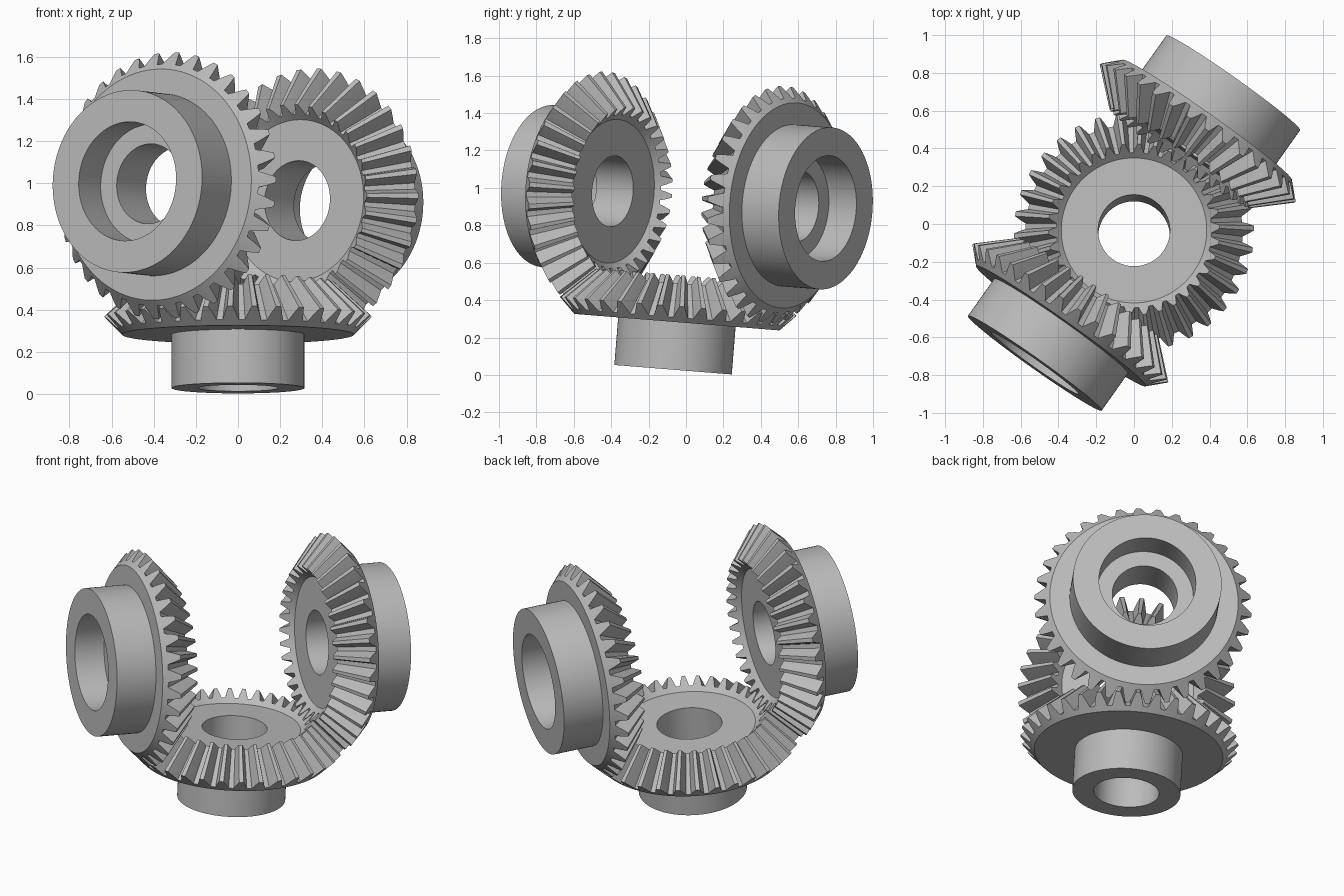
import bpy, bmesh
from math import pi, cos, sin, radians
from mathutils import Vector, Matrix

if "Cube" in bpy.data.objects:
    bpy.data.objects.remove(bpy.data.objects["Cube"], do_unlink=True)

steel = bpy.data.materials.new("plain_grey")
steel.use_nodes = True
GREY = (0.5, 0.5, 0.5, 1)
steel.diffuse_color = GREY
steel.node_tree.nodes["Principled BSDF"].inputs["Base Color"].default_value = GREY

TEETH = 34
# tooth outline: (share of the pitch, height from root 0 to tip 1)
TOOTH = [(-0.36, 0), (-0.24, 0.5), (-0.11, 1), (0.11, 1), (0.24, 0.5), (0.36, 0)]
# (radius, distance from the shared apex) at the two tooth ends
OUTER_ROOT, OUTER_TIP = Vector((0.575, 0.645)), Vector((0.635, 0.585))
INNER_ROOT, INNER_TIP = Vector((0.411, 0.462)), Vector((0.454, 0.419))
DISC_EDGE, FACE_EDGE = (0.55, 0.67), (0.385, 0.488)

APEX = Vector((0, 0.005, 0.95))
TILT = Matrix.Translation(APEX) @ Matrix.Rotation(radians(-4.6), 4, 'X')


def bevel_gear(name, back, axis, contact, phase):
    """Turn a closed profile; the two toothed rings vary in radius around the axis."""
    bm = bmesh.new()
    outline = [((t + share + phase) * 2 * pi / TEETH, h)
               for t in range(TEETH) for share, h in TOOTH]

    def ring(low, high=None):
        low = Vector(low)
        verts = []
        for a, h in outline:
            r, d = low.lerp(high, h) if high else low
            verts.append(bm.verts.new((r * cos(a), r * sin(a), d)))
        return verts

    rings = [ring(p) for p in back + [DISC_EDGE]]
    rings += [ring(OUTER_ROOT, OUTER_TIP), ring(INNER_ROOT, INNER_TIP)]
    rings += [ring(FACE_EDGE), ring((0.19, FACE_EDGE[1]))]
    n = len(outline)
    for k, lower in enumerate(rings):
        upper = rings[(k + 1) % len(rings)]
        for i in range(n):
            j = (i + 1) % n
            bm.faces.new((lower[i], lower[j], upper[j], upper[i]))
    bmesh.ops.recalc_face_normals(bm, faces=bm.faces)
    mesh = bpy.data.meshes.new(name)
    bm.to_mesh(mesh)
    bm.free()
    mesh.materials.append(steel)

    obj = bpy.data.objects.new(name, mesh)
    bpy.context.collection.objects.link(obj)
    frame = Matrix((contact, axis.cross(contact), axis)).transposed().to_4x4()
    obj.matrix_world = TILT @ frame
    bpy.ops.object.select_all(action='DESELECT')
    obj.select_set(True)
    bpy.context.view_layer.objects.active = obj
    bpy.ops.object.shade_smooth_by_angle(angle=radians(25))


# hub profiles, from the bore outwards to the back of the disc
narrow_hub = [(0.19, 0.925), (0.315, 0.925), (0.315, 0.67)]
wide_hub = [(0.19, 0.73), (0.283, 0.73), (0.283, 0.911), (0.434, 0.911), (0.434, 0.67)]

down = Vector((0, 0, -1))
side = Vector((cos(radians(54.8)), sin(radians(54.8)), 0))
bevel_gear("bottom_gear", narrow_hub, down, -side, 0)
bevel_gear("front_gear", wide_hub, -side, down, 0.5)
bevel_gear("back_gear", wide_hub, side, down, 0.5)
